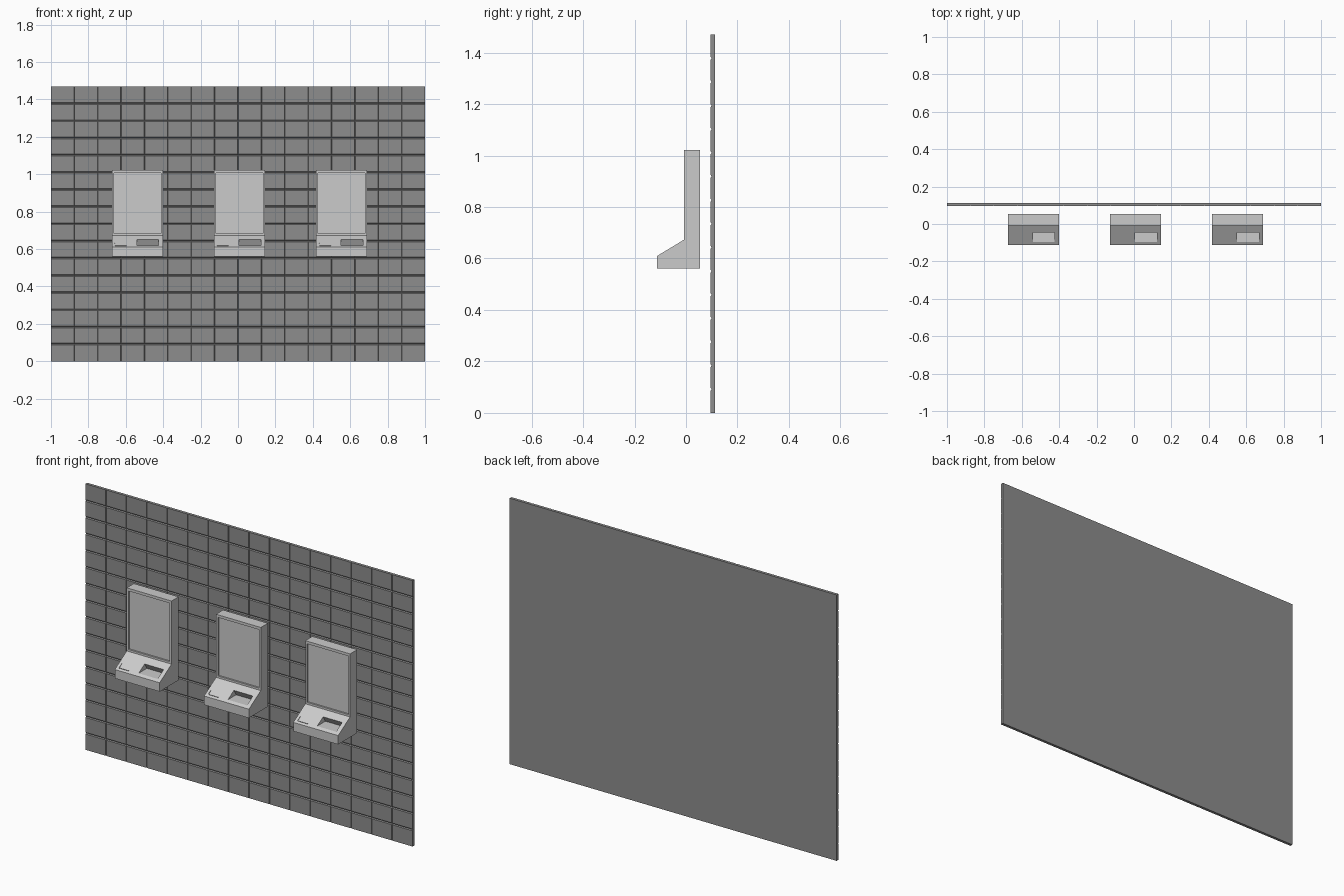
import bpy, bmesh
from mathutils import Vector

if "Cube" in bpy.data.objects:
    bpy.data.objects.remove(bpy.data.objects["Cube"])

def prism(bm, points, direction):
    """Extrude a flat outline along a direction into a closed solid."""
    d = Vector(direction)
    a = [bm.verts.new(p) for p in points]
    b = [bm.verts.new(Vector(p) + d) for p in points]
    bm.faces.new(a)
    bm.faces.new(b[::-1])
    for i in range(len(a)):
        j = (i + 1) % len(a)
        bm.faces.new((a[i], b[i], b[j], a[j]))

def box(bm, x0, x1, y0, y1, z0, z1):
    prism(bm, [(x0, y0, z0), (x1, y0, z0), (x1, y0, z1), (x0, y0, z1)], (0, y1 - y0, 0))

def finish(bm, name, material=None):
    bmesh.ops.recalc_face_normals(bm, faces=bm.faces)
    mesh = bpy.data.meshes.new(name)
    bm.to_mesh(mesh)
    bm.free()
    if material:
        mesh.materials.append(material)
    obj = bpy.data.objects.new(name, mesh)
    bpy.context.collection.objects.link(obj)
    return obj

dark = bpy.data.materials.new("dark_tile")
dark.diffuse_color = (0.27, 0.27, 0.27, 1)
dark.use_nodes = True
dark.node_tree.nodes["Principled BSDF"].inputs["Base Color"].default_value = dark.diffuse_color

# tiled wall: flat back, front of bevelled tiles that meet in V grooves
H, COLS, ROWS, GX, GZ = 1.47, 16, 16, 0.002, 0.005
FRONT, GROOVE, BACK = 0.096, 0.100, 0.112
bm = bmesh.new()
box(bm, -1, 1, GROOVE, BACK, 0, H)
w, h = 2 / COLS, H / ROWS
for c in range(COLS):
    for r in range(ROWS):
        x0, x1, z0, z1 = -1 + c * w, -1 + (c + 1) * w, r * h, (r + 1) * h
        l, rt = (GX if c else 0), (GX if c < COLS - 1 else 0)
        b, t = (GZ if r else 0), (GZ if r < ROWS - 1 else 0)
        outer = [bm.verts.new((x, GROOVE, z)) for x, z in
                 ((x0, z0), (x1, z0), (x1, z1), (x0, z1))]
        inner = [bm.verts.new((x, FRONT, z)) for x, z in
                 ((x0 + l, z0 + b), (x1 - rt, z0 + b), (x1 - rt, z1 - t), (x0 + l, z1 - t))]
        bm.faces.new(inner)
        bm.faces.new(outer[::-1])
        for i in range(4):
            j = (i + 1) % 4
            bm.faces.new((outer[i], outer[j], inner[j], inner[i]))
finish(bm, "tiled_wall", dark)

# terminal body: upright screen case with a sloping shelf
HW = 0.137
low, high = Vector((0, -0.112, 0.610)), Vector((0, -0.008, 0.673))
slope = (high - low).normalized()
normal = Vector((0, -slope.z, slope.y))
profile = [(-0.112, 0.561), (0.054, 0.561), (0.054, 1.022), (-0.008, 1.022),
           (high.y, high.z), (low.y, low.z)]
bm = bmesh.new()
prism(bm, [(-HW, y, z) for y, z in profile], (2 * HW, 0, 0))
body = finish(bm, "terminal_1")

# cutters: recessed screen, tray pocket, thin corner groove
bm = bmesh.new()
box(bm, -0.126, 0.126, -0.05, 0.001, 0.684, 1.007)
front, back = low + slope * 0.018, low + slope * 0.079
depth = (back.z - front.z) / normal.z
pocket = [front + normal * 0.02, front, back - normal * depth, back + normal * 0.02]
prism(bm, [p + Vector((-0.002, 0, 0)) for p in pocket], (0.116, 0, 0))
ell = [(-0.121, 0.014), (-0.058, 0.014), (-0.058, 0.016),
       (-0.119, 0.016), (-0.119, 0.045), (-0.121, 0.045)]
prism(bm, [low + Vector((x, 0, 0)) + slope * s + normal * 0.01 for x, s in ell], normal * -0.014)
cutter = finish(bm, "terminal_cutter")
cutter.hide_render = True

mod = body.modifiers.new("recesses", 'BOOLEAN')
mod.operation, mod.solver, mod.object = 'DIFFERENCE', 'EXACT', cutter
bpy.context.view_layer.objects.active = body
body.select_set(True)
bpy.ops.object.modifier_apply(modifier=mod.name)
bpy.data.objects.remove(cutter)

# row of three identical terminals
body.location.x = -0.538
for i in (1, 2):
    copy = bpy.data.objects.new(f"terminal_{i + 1}", body.data)
    copy.location.x = -0.538 + 0.546 * i
    bpy.context.collection.objects.link(copy)
